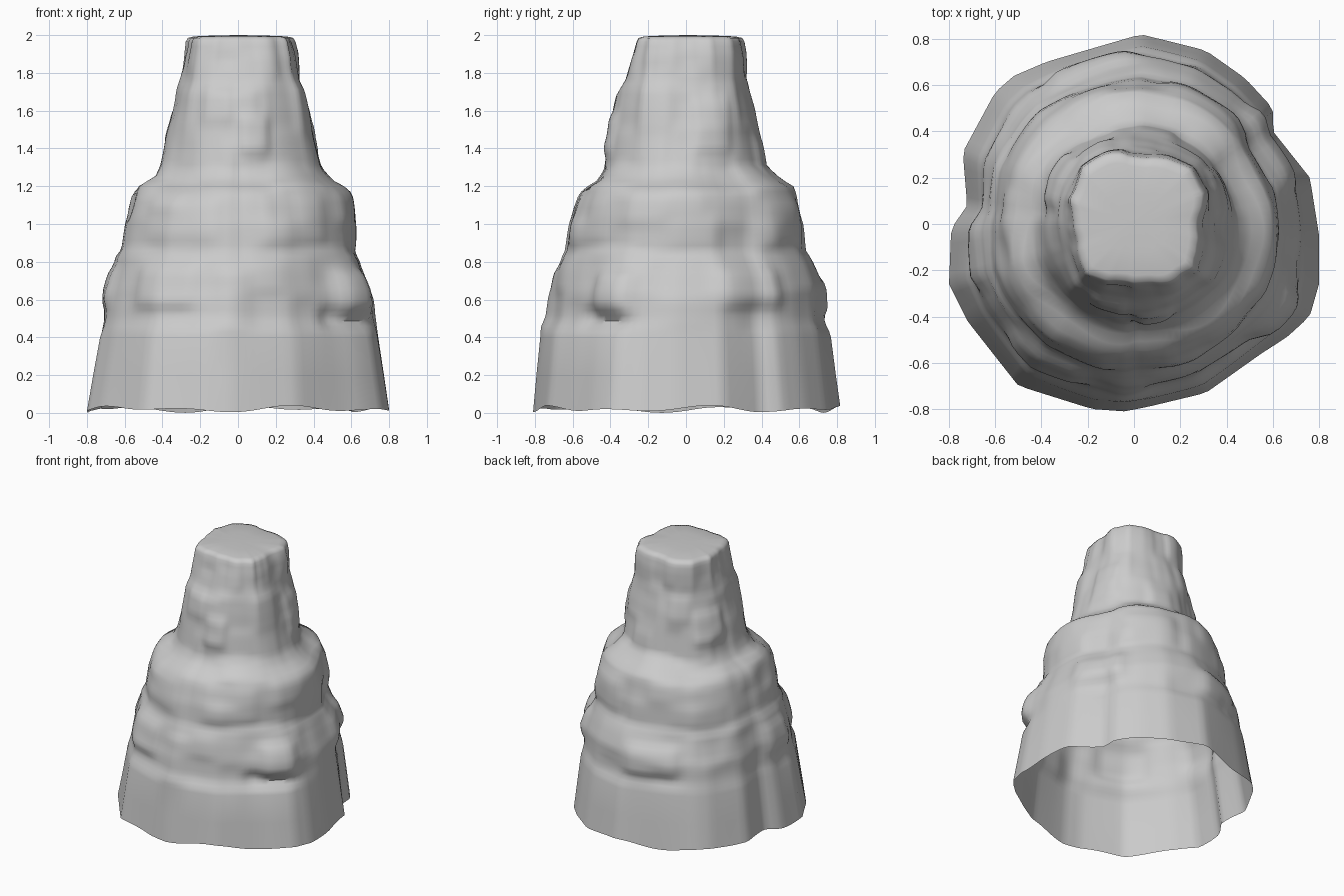
import bpy, bmesh, math, random

if "Cube" in bpy.data.objects:
    bpy.data.objects.remove(bpy.data.objects["Cube"])

random.seed(7)
SEG = 120

# height: reach to the west, east, south, north
PROFILE = [
    (0.02, .80, .80, .81, .81), (0.42, .73, .74, .77, .76),
    (0.50, .715, .73, .72, .73), (0.64, .70, .72, .70, .72),
    (0.75, .67, .68, .68, .68), (0.82, .65, .65, .66, .65),
    (0.86, .62, .62, .64, .63), (1.00, .60, .62, .62, .62),
    (1.14, .56, .60, .58, .59), (1.19, .53, .58, .55, .57),
    (1.23, .45, .51, .48, .50), (1.30, .42, .45, .43, .42),
    (1.48, .38, .40, .40, .385), (1.60, .35, .38, .38, .36),
    (1.70, .33, .355, .36, .33), (1.76, .31, .33, .325, .315),
    (1.90, .29, .31, .28, .305), (1.97, .28, .285, .26, .29)]
# footprint and flat top outlines
BASE = [(.03, .82), (.31, .75), (.48, .63), (.6, .5), (.6, .4), (.76, .2), (.8, -.05),
        (.8, -.26), (.76, -.4), (.66, -.49), (.55, -.56), (.31, -.73), (.06, -.79),
        (-.04, -.81), (-.18, -.8), (-.5, -.7), (-.72, -.42), (-.8, -.26), (-.79, -.02),
        (-.72, .08), (-.74, .31), (-.6, .57), (-.52, .64), (-.38, .7)]
TOP = [(-.28, .1), (-.22, .24), (-.13, .3), (0, .3), (.15, .28), (.25, .24), (.3, .13),
       (.28, 0), (.28, -.12), (.27, -.2), (.15, -.25), (0, -.26), (-.12, -.25),
       (-.21, -.22), (-.24, -.1), (-.27, 0)]
# large stones: angle, height, half width (radians), half height, relief
STONES = [(237, .67, .25, .11, .03), (328, .63, .17, .12, .045), (322, .50, .22, .05, -.04),
          (30, .66, .25, .10, .03), (105, .62, .26, .10, .035), (190, .66, .2, .1, .02),
          (282, 1.47, .18, .10, .025), (20, 1.52, .25, .14, .02), (150, 1.5, .3, .11, .02),
          (240, 1.02, .35, .11, .015), (300, 1.02, .3, .12, .015), (60, 1.0, .3, .12, .02),
          (268, .6, .12, .16, .02), (271, 1.1, .02, .3, -.015)]
# courses of small stones: bottom, top, number, relief
COURSES = [(.44, .62, 19, .013), (.62, .82, 15, .014), (.84, 1.02, 15, .012),
           (1.02, 1.2, 17, .014), (1.24, 1.48, 13, .012), (1.48, 1.74, 13, .013),
           (1.76, 2.1, 17, .010)]


def add_course_stones():
    for lo, hi, n, relief in COURSES:
        for i in range(n):
            a = 360 * (i + random.uniform(-.25, .25)) / n
            STONES.append((a, (lo + hi) / 2 + random.uniform(-.03, .03),
                           math.pi / n * random.uniform(.6, 1.1),
                           (hi - lo) / 2 * random.uniform(.6, 1),
                           random.uniform(-1, 1) * relief))


def lerp_rows(rows, x):
    for p, q in zip(rows, rows[1:]):
        if x <= q[0]:
            t = max(0, (x - p[0]) / (q[0] - p[0]))
            return [u + (v - u) * t for u, v in zip(p, q)][1:]
    return list(rows[-1][1:])


def outline_radius(points, a):
    """Distance from the axis to a closed polygon along angle a."""
    c, s = math.cos(a), math.sin(a)
    for (x1, y1), (x2, y2) in zip(points, points[1:] + points[:1]):
        dx, dy = x2 - x1, y2 - y1
        den = c * dy - s * dx
        if abs(den) < 1e-9:
            continue
        r = (x1 * dy - y1 * dx) / den
        u = (x1 * s - y1 * c) / den
        if r > 0 and -1e-6 <= u <= 1 + 1e-6:
            return r
    return math.hypot(*points[0])


def reach(z, a):
    w, e, s, n = lerp_rows(PROFILE, z)
    c2 = math.cos(a) ** 2
    return (e if math.cos(a) > 0 else w) * c2 + (n if math.sin(a) > 0 else s) * (1 - c2)


def edge(d, half, soft):
    return .5 - .5 * math.tanh((abs(d) - half) / soft)


def radius(z, a):
    wob = 0
    if .5 < z < 1.9:
        wob = .015 * math.sin(3 * a + 1) + .01 * math.sin(7 * a + 4 * z)
    r = reach(z + wob, a)
    low = lerp_rows([(0, 1), (.42, .75), (.85, .35), (1.25, .15), (1.6, 0)], z)[0]
    high = lerp_rows([(1.2, 0), (1.75, .6), (1.97, 1)], z)[0]
    r += low * (outline_radius(BASE, a) - reach(.02, a))
    r += high * (outline_radius(TOP, a) - reach(1.97, a))
    if z > .42:
        for ang, h, hw, hh, relief in STONES:
            d = (a - math.radians(ang) + math.pi) % (2 * math.pi) - math.pi
            if abs(d) < hw + .3 and abs(z - h) < hh + .12:
                r += relief * edge(d, hw, .05) * edge(z - h, hh, .025)
    return r


def build_rock():
    bm = bmesh.new()
    angles = [2 * math.pi * i / SEG for i in range(SEG)]
    heights = [0.02, .2, .40] + [.43 + .0285 * i for i in range(54)] + [1.965]
    rings = []
    for z in heights:
        ring = []
        for a in angles:
            r = radius(z, a)
            h = z
            if z < .03:  # ragged open lower edge
                h = .02 + .01 * math.sin(5 * a + 1) + .01 * math.sin(9 * a)
            ring.append(bm.verts.new((r * math.cos(a), r * math.sin(a), h)))
        rings.append(ring)
    # rounded rim and nearly flat cap
    for k, z in ((.96, 1.985), (.85, 1.993), (.45, 1.998)):
        rings.append([bm.verts.new((v.co.x * k, v.co.y * k, z)) for v in rings[len(heights) - 1]])
    for p, q in zip(rings, rings[1:]):
        for i in range(SEG):
            j = (i + 1) % SEG
            bm.faces.new((p[i], p[j], q[j], q[i]))
    tip = bm.verts.new((0, .01, 2))
    for i in range(SEG):
        bm.faces.new((rings[-1][i], rings[-1][(i + 1) % SEG], tip))
    mesh = bpy.data.meshes.new("rock_tower")
    bm.to_mesh(mesh)
    bm.free()
    obj = bpy.data.objects.new("rock_tower", mesh)
    bpy.context.collection.objects.link(obj)
    return obj


add_course_stones()
rock = build_rock()
grey = bpy.data.materials.new("stone grey")
grey.diffuse_color = (.6, .6, .6, 1)
grey.use_nodes = True
grey.node_tree.nodes["Principled BSDF"].inputs["Base Color"].default_value = grey.diffuse_color
rock.data.materials.append(grey)

# smooth weathered surface with crisp ledges
bpy.context.view_layer.objects.active = rock
rock.select_set(True)
bpy.ops.object.shade_smooth_by_angle(angle=math.radians(50))
